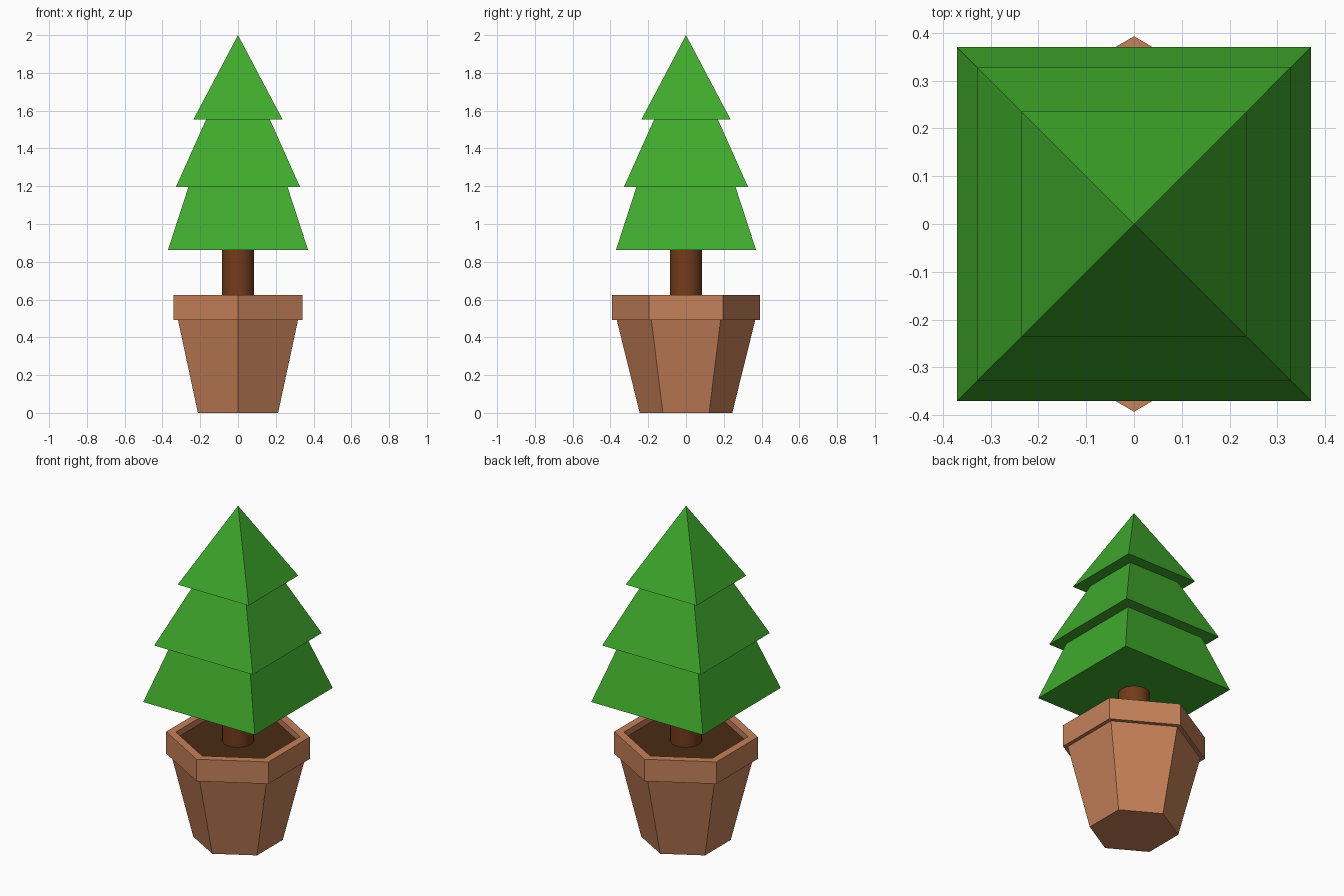
import bpy, bmesh
from math import pi, cos, sin, sqrt, radians

if "Cube" in bpy.data.objects:
    bpy.data.objects.remove(bpy.data.objects["Cube"])


def material(name, rgb):
    m = bpy.data.materials.new(name)
    m.diffuse_color = (*rgb, 1)
    m.use_nodes = True
    m.node_tree.nodes["Principled BSDF"].inputs["Base Color"].default_value = m.diffuse_color
    return m


def lathe(name, profile, sides, start, mat, cap_bottom=True, cap_top=True):
    """Stack regular polygons (corner radius, z); radius 0 makes a point."""
    bm = bmesh.new()
    rings = []
    for r, z in profile:
        n = sides if r > 0 else 1
        rings.append([bm.verts.new((r * cos(start + 2 * pi * i / n),
                                    r * sin(start + 2 * pi * i / n), z)) for i in range(n)])
    for a, b in zip(rings, rings[1:]):
        for i in range(sides):
            j = (i + 1) % sides
            if len(b) == 1:
                bm.faces.new((a[i], a[j], b[0]))
            else:
                bm.faces.new((a[i], a[j], b[j], b[i]))
    if cap_bottom:
        bm.faces.new(rings[0][::-1])
    if cap_top and len(rings[-1]) > 1:
        bm.faces.new(rings[-1])
    mesh = bpy.data.meshes.new(name)
    bm.to_mesh(mesh)
    bm.free()
    mesh.materials.append(mat)
    ob = bpy.data.objects.new(name, mesh)
    bpy.context.collection.objects.link(ob)
    return ob


terracotta = material("terracotta", (0.56, 0.22, 0.10))
earth = material("earth", (0.07, 0.025, 0.007))
bark = material("bark", (0.17, 0.045, 0.01))
leaf = material("leaf", (0.05, 0.40, 0.025))

SOIL_Z = 0.587

# Hexagonal pot with overhanging rim and open top
lathe("pot", [(0.245, 0), (0.367, 0.493), (0.393, 0.493), (0.393, 0.625),
              (0.34, 0.625), (0.34, SOIL_Z)], 6, pi / 2, terracotta, cap_top=False)

# Soil surface
lathe("soil", [(0.34, SOIL_Z)], 6, pi / 2, earth, cap_bottom=False)

# Round trunk
trunk = lathe("trunk", [(0.086, SOIL_Z), (0.086, 0.862)], 32, 0, bark,
              cap_bottom=False, cap_top=False)
bpy.context.view_layer.objects.active = trunk
trunk.select_set(True)
bpy.ops.object.shade_smooth_by_angle(angle=radians(30))

# Three square foliage tiers: half widths and heights
tiers = [(0.371, 0.862), (0.262, 1.197), (0.328, 1.197), (0.169, 1.553),
         (0.236, 1.553), (0, 2.0)]
lathe("foliage", [(w * sqrt(2), z) for w, z in tiers], 4, pi / 4, leaf)
